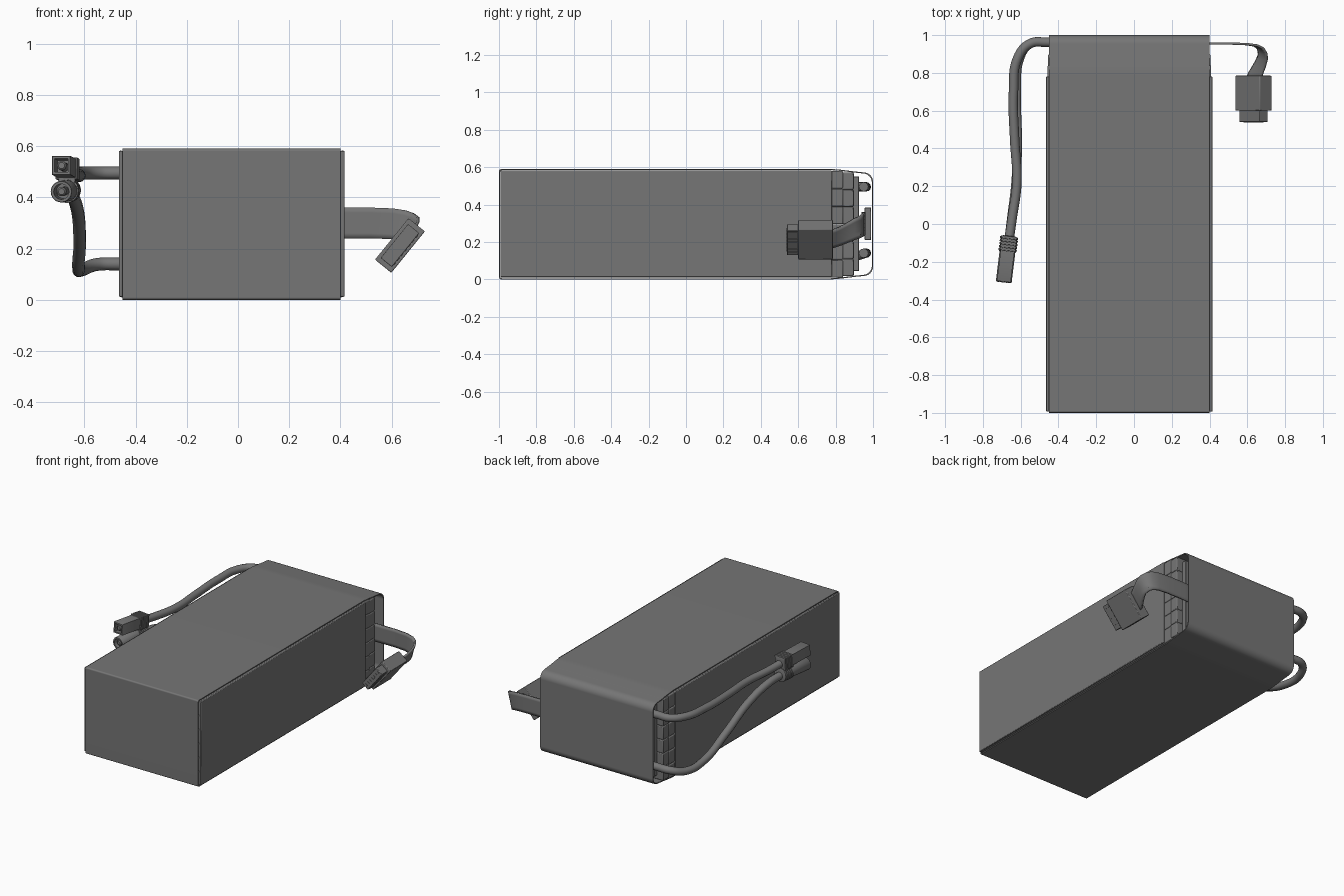
import bpy, bmesh, math
from mathutils import Vector, Matrix

if "Cube" in bpy.data.objects:
    bpy.data.objects.remove(bpy.data.objects["Cube"])

dark = bpy.data.materials.new("dark_grey")
dark.diffuse_color = (0.18, 0.18, 0.18, 1)
dark.use_nodes = True
dark.node_tree.nodes["Principled BSDF"].inputs["Base Color"].default_value = dark.diffuse_color


def finish(name, bm, bevel=0.0, angle=35):
    bmesh.ops.recalc_face_normals(bm, faces=bm.faces)
    me = bpy.data.meshes.new(name)
    bm.to_mesh(me)
    bm.free()
    ob = bpy.data.objects.new(name, me)
    bpy.context.collection.objects.link(ob)
    if bevel:
        m = ob.modifiers.new("bevel", 'BEVEL')
        m.width, m.segments, m.limit_method = bevel, 2, 'ANGLE'
    smooth(ob, angle)
    return ob


def smooth(ob, angle=35):
    ob.data.materials.append(dark)
    bpy.ops.object.select_all(action='DESELECT')
    ob.select_set(True)
    bpy.context.view_layer.objects.active = ob
    bpy.ops.object.shade_smooth_by_angle(angle=math.radians(angle))


def box(name, x, y, z, bevel=0.0, mat=Matrix()):
    bm = bmesh.new()
    bmesh.ops.create_cube(bm, size=1)
    for v in bm.verts:
        v.co = mat @ Vector([(a + b) / 2 + c * (b - a) for (a, b), c in zip((x, y, z), v.co)])
    return finish(name, bm, bevel)


def loft(name, profile, sections, start, end):
    """Sweep a 2D profile from start towards end; sections are (distance, scale)."""
    d = (Vector(end) - Vector(start)).normalized()
    side = d.cross(Vector((0, 0, 1))).normalized()
    up = side.cross(d)
    bm = bmesh.new()
    rings = [[bm.verts.new(Vector(start) + d * t + (side * px + up * pz) * s)
              for px, pz in profile] for t, s in sections]
    n = len(profile)
    for a, b in zip(rings, rings[1:]):
        for i in range(n):
            bm.faces.new((a[i], a[(i + 1) % n], b[(i + 1) % n], b[i]))
    bm.faces.new(rings[0])
    bm.faces.new(rings[-1])
    return finish(name, bm)


def cable(name, pts, radius):
    cu = bpy.data.curves.new(name, 'CURVE')
    cu.dimensions, cu.bevel_depth, cu.bevel_resolution = '3D', radius, 4
    cu.resolution_u, cu.use_fill_caps = 8, True
    sp = cu.splines.new('BEZIER')
    sp.bezier_points.add(len(pts) - 1)
    for bp, p in zip(sp.bezier_points, pts):
        bp.co = p
        bp.handle_left_type = bp.handle_right_type = 'AUTO'
    ob = bpy.data.objects.new(name, cu)
    bpy.context.collection.objects.link(ob)
    bpy.ops.object.select_all(action='DESELECT')
    ob.select_set(True)
    bpy.context.view_layer.objects.active = ob
    bpy.ops.object.convert(target='MESH')
    bpy.context.object.data.materials.clear()
    smooth(bpy.context.object, 50)


# Outer wrap: thin closed band in the yz plane, open on both sides at the back
half = [(-1, 0.58), (-0.997, 0.587), (-0.99, 0.59), (0.78, 0.59), (0.83, 0.586),
        (0.90, 0.577), (0.95, 0.572)]
half += [(0.95 + 0.05 * math.sin(a), 0.522 + 0.05 * math.cos(a))
         for a in [math.radians(k * 15) for k in range(1, 7)]]
loop = half + [(y, 0.59 - z) for y, z in reversed(half)]
inner = [(y * 0.994, 0.295 + (z - 0.295) * 0.98) for y, z in loop]
bm = bmesh.new()
rings = [[bm.verts.new((x, y, z)) for y, z in pts]
         for x, pts in ((-0.45, loop), (0.40, loop), (0.40, inner), (-0.45, inner))]
n = len(loop)
for k in range(4):
    a, b = rings[k], rings[(k + 1) % 4]
    for i in range(n):
        bm.faces.new((a[i], a[(i + 1) % n], b[(i + 1) % n], b[i]))
wrap = finish("outer_wrap", bm, angle=50)
m = wrap.modifiers.new("flat_sides", 'WEIGHTED_NORMAL')
m.keep_sharp = True

# Six stacked cells with a narrower sealed end
pitch = 0.572 / 6
for i in range(6):
    z0 = 0.009 + i * pitch
    box(f"cell_{i+1}", (-0.458, 0.408), (-0.99, 0.84), (z0, z0 + pitch - 0.002), 0.006)
    zc = 0.295 + (z0 + pitch / 2 - 0.295) * 0.97
    box(f"cell_end_{i+1}", (-0.456, 0.406), (0.83, 0.897), (zc - 0.0455, zc + 0.0455), 0.005)

# Side panels
for name, x in (("left_panel", (-0.465, -0.45)), ("right_panel", (0.40, 0.416))):
    box(name, x, (-0.993, 0.78), (0.012, 0.582), 0.004)

# Terminal board and solder block inside the back loop
box("terminal_board", (-0.41, 0.36), (0.89, 0.925), (0.045, 0.55), 0.003)
box("solder_block", (-0.05, 0.25), (0.955, 0.99), (0.21, 0.385), 0.004)

# Power cables
cable("upper_power_cable", [(-0.2, 0.95, 0.495), (-0.46, 0.962, 0.495), (-0.55, 0.955, 0.495),
      (-0.615, 0.88, 0.495), (-0.638, 0.7, 0.49), (-0.632, 0.45, 0.485), (-0.62, 0.22, 0.485),
      (-0.645, 0.03, 0.492), (-0.664, -0.1, 0.505)], 0.025)
cable("lower_power_cable", [(-0.2, 0.95, 0.14), (-0.46, 0.962, 0.14), (-0.55, 0.955, 0.138),
      (-0.605, 0.88, 0.118), (-0.622, 0.7, 0.125), (-0.618, 0.45, 0.22), (-0.625, 0.22, 0.34),
      (-0.648, 0.03, 0.41), (-0.664, -0.1, 0.425)], 0.025)

# Power connectors: ribbed collar, hollow housing, contact pin
circle = [(math.cos(k * math.pi / 12), math.sin(k * math.pi / 12)) for k in range(24)]
square = [(max(-0.87, min(0.87, x * 1.25)), max(-0.87, min(0.87, z * 1.25))) for x, z in circle]
rib = [(0, 0.036)]
for k in range(5):
    t = 0.004 + k * 0.016
    rib += [(t, 0.048), (t + 0.011, 0.048), (t + 0.012, 0.044), (t + 0.015, 0.044)]
rib += [(0.084, 0.036)]
shell = [(0, 0.036), (0, 0.042), (0.16, 0.042), (0.163, 0.04), (0.163, 0.03), (0.07, 0.03)]
for name, prof, z0, z1 in (("upper", square, 0.508, 0.525), ("lower", circle, 0.428, 0.422)):
    a, b = Vector((-0.66, -0.065, z0)), Vector((-0.69, -0.31, z1))
    mid = a.lerp(b, 0.33)
    loft(name + "_connector_collar", prof, rib, a, b)
    loft(name + "_connector_housing", prof, shell, mid, b)
    loft(name + "_connector_pin", circle, [(0.05, 0.018), (0.15, 0.018), (0.156, 0.012)], mid, b)
box("connector_bridge", (-0.70, -0.635), (-0.145, -0.075), (0.44, 0.50), 0.005)

# Balance ribbon: flat strip that twists into its plug; last value is the lean of its width
path = [(0.10, 0.945, 0.30, 0), (0.40, 0.955, 0.30, 0), (0.52, 0.955, 0.30, 0),
        (0.60, 0.952, 0.297, 4), (0.645, 0.945, 0.29, 9), (0.67, 0.93, 0.28, 14),
        (0.682, 0.90, 0.268, 20), (0.677, 0.87, 0.253, 26), (0.66, 0.83, 0.234, 33),
        (0.645, 0.80, 0.222, 37), (0.632, 0.76, 0.21, 39)]
bm = bmesh.new()
rows = []
for x, y, z, lean in path:
    w = Vector((math.sin(math.radians(lean)), 0, math.cos(math.radians(lean)))) * 0.06
    rows.append([bm.verts.new(Vector((x, y, z)) + w * k / 3) for k in range(-3, 4)])
for a, b in zip(rows, rows[1:]):
    for i in range(6):
        bm.faces.new((a[i], b[i], b[i + 1], a[i + 1]))
ribbon = finish("balance_ribbon", bm)
m = ribbon.modifiers.new("thickness", 'SOLIDIFY')
m.thickness, m.offset = 0.012, 0

# Balance plug: housing, nose and row of contacts
plug = Matrix.Translation((0.632, 0, 0.212)) @ Matrix.Rotation(math.radians(-51), 4, 'Y')
box("balance_plug", (-0.104, 0.104), (0.60, 0.785), (-0.041, 0.041), 0.004, plug)
box("balance_plug_nose", (-0.085, 0.085), (0.54, 0.61), (-0.028, 0.028), 0.003, plug)
for k in range(7):
    x = (k - 3) * 0.023
    box(f"balance_contact_{k+1}", (x - 0.006, x + 0.006), (0.537, 0.545), (-0.008, 0.008), 0, plug)
    box(f"balance_rib_{k+1}", (x - 0.007, x + 0.007), (0.545, 0.61), (-0.031, -0.02), 0, plug)
